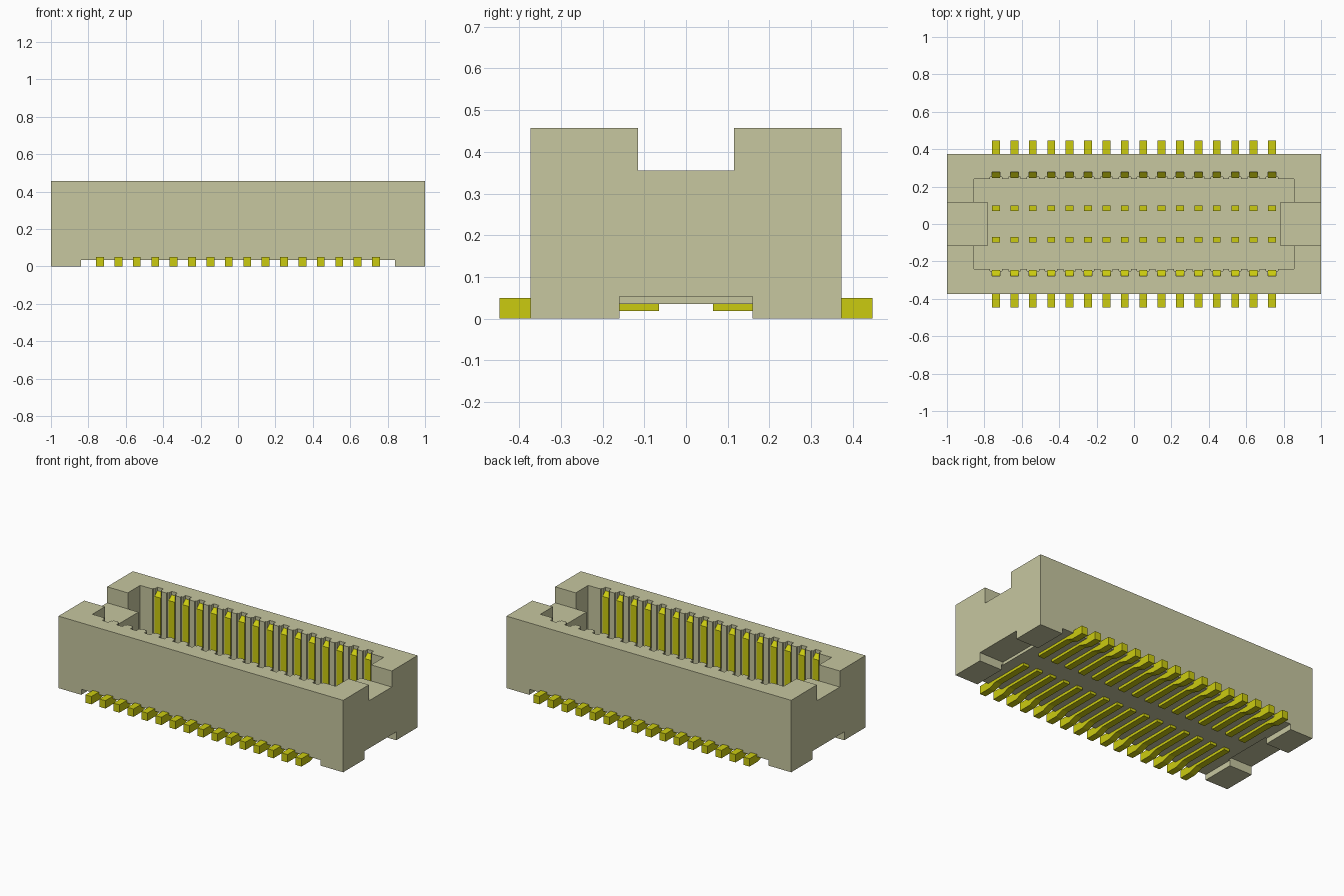
import bpy, bmesh
from mathutils import Vector

cube = bpy.data.objects.get("Cube")
if cube:
    bpy.data.objects.remove(cube, do_unlink=True)


def material(name, rgb):
    m = bpy.data.materials.new(name)
    m.use_nodes = True
    m.diffuse_color = (*rgb, 1)
    m.node_tree.nodes["Principled BSDF"].inputs["Base Color"].default_value = (*rgb, 1)
    return m


BEIGE = material("beige plastic", (0.57, 0.57, 0.35))
YELLOW = material("yellow contact metal", (0.60, 0.60, 0.005))


def finish(bm, name, mat):
    bmesh.ops.recalc_face_normals(bm, faces=bm.faces)
    me = bpy.data.meshes.new(name)
    bm.to_mesh(me)
    bm.free()
    me.materials.append(mat)
    ob = bpy.data.objects.new(name, me)
    bpy.context.collection.objects.link(ob)
    return ob


def prism(bm, points, offset):
    """Extrude a closed polygon of 3D points along an offset."""
    face = bm.faces.new([bm.verts.new(p) for p in points])
    ext = bmesh.ops.extrude_face_region(bm, geom=[face])
    moved = [v for v in ext["geom"] if isinstance(v, bmesh.types.BMVert)]
    bmesh.ops.translate(bm, verts=moved, vec=Vector(offset))


def box(bm, x0, x1, y0, y1, z0, z1):
    prism(bm, [(x0, y0, z0), (x1, y0, z0), (x1, y1, z0), (x0, y1, z0)], (0, 0, z1 - z0))


def cut(target, bm, name):
    cutter = finish(bm, name, BEIGE)
    cutter.hide_render = True
    cutter.hide_set(True)
    cutter.display_type = 'WIRE'
    mod = target.modifiers.new(name, 'BOOLEAN')
    mod.operation = 'DIFFERENCE'
    mod.solver = 'EXACT'
    mod.object = cutter


COUNT, PITCH, HALF_W = 16, 0.0984, 0.021
XS = [(i - (COUNT - 1) / 2) * PITCH for i in range(COUNT)]
FLOOR, TOP = 0.10, 0.457

# Housing block
bm = bmesh.new()
box(bm, -1, 1, -0.373, 0.373, 0, TOP)
housing = finish(bm, "housing", BEIGE)

# Cavity outline: contact pockets along both long walls, keys at both ends
wall = []
for x in XS:
    for dx, y in ((-0.032, 0.24), (-0.032, 0.25), (-HALF_W, 0.25), (-HALF_W, 0.277)):
        wall.append((x + dx, y))
    for dx, y in ((HALF_W, 0.277), (HALF_W, 0.25), (0.032, 0.25), (0.032, 0.24)):
        wall.append((x + dx, y))
upper = [(-0.78, 0.115), (-0.855, 0.115), (-0.855, 0.24)] + wall
upper += [(0.855, 0.24), (0.855, 0.115), (0.78, 0.115)]
outline = upper + [(x, -y) for x, y in reversed(upper)]
bm = bmesh.new()
prism(bm, [(x, y, FLOOR) for x, y in outline], (0, 0, 0.5))
cut(housing, bm, "cavity_cutter")

# Open notches above the end keys
bm = bmesh.new()
for s in (-1, 1):
    box(bm, s * 0.78, s * 1.1, -0.115, 0.115, 0.355, 0.7)
cut(housing, bm, "end_notch_cutter")

# Underside: wide channel between the feet, deeper slot at each end
bm = bmesh.new()
box(bm, -0.84, 0.84, -0.6, 0.6, -0.1, 0.035)
cut(housing, bm, "underside_cutter")
bm = bmesh.new()
for s in (-1, 1):
    box(bm, s * 0.83, s * 1.1, -0.16, 0.16, -0.1, 0.053)
cut(housing, bm, "end_slot_cutter")

# Contacts: solder tail, run under the floor, inner post and wall blade
lead = [(0.447, 0), (0.447, 0.05), (0.10, 0.05), (0.10, 0.115), (0.07, 0.115),
        (0.065, 0.035), (0.065, 0.018), (0.31, 0.018), (0.365, 0)]
blade = [(0.247, 0.06), (0.247, 0.41), (0.277, 0.435), (0.277, 0.06)]
for side, label in ((-1, "front"), (1, "back")):
    for part, profile in (("leads", lead), ("blades", blade)):
        bm = bmesh.new()
        for x in XS:
            prism(bm, [(x - HALF_W, side * y, z) for y, z in profile], (2 * HALF_W, 0, 0))
        finish(bm, f"{label}_contact_{part}", YELLOW)
